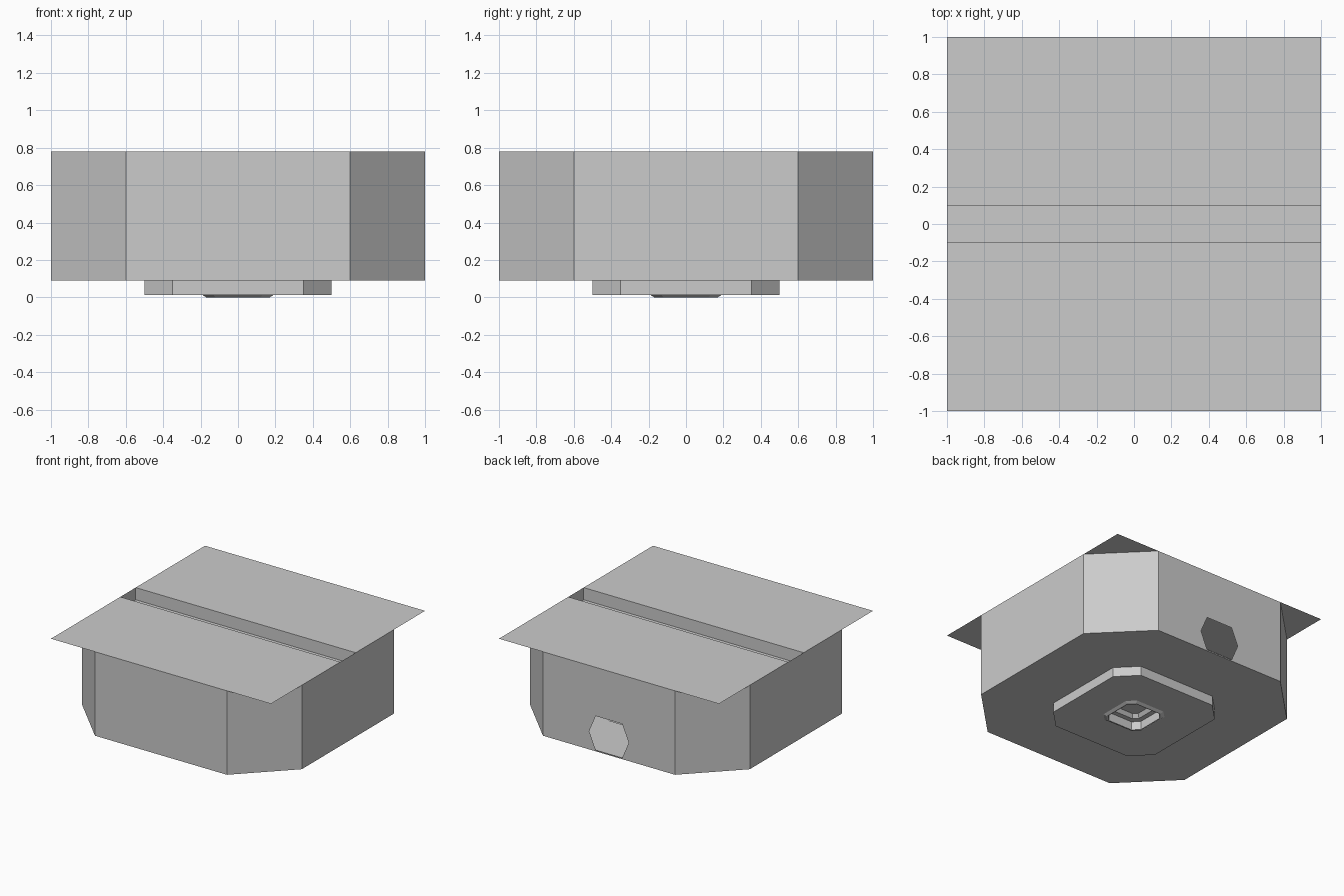
import bpy, bmesh
from mathutils import Vector

if "Cube" in bpy.data.objects:
    bpy.data.objects.remove(bpy.data.objects["Cube"])


def finish(name, bm):
    mesh = bpy.data.meshes.new(name)
    bm.to_mesh(mesh)
    bm.free()
    obj = bpy.data.objects.new(name, mesh)
    bpy.context.collection.objects.link(obj)
    return obj


def octagon(bm, h, c, z):
    # square of half size h with cut corners, c = half length of the straight sides
    pts = [(c, -h), (h, -c), (h, c), (c, h), (-c, h), (-h, c), (-h, -c), (-c, -h)]
    return [bm.verts.new((x, y, z)) for x, y in pts]


def rings_shell(name, rings, cap=False, hole=None):
    # stacked octagon rings, bridged from first (top) to last
    bm = bmesh.new()
    loops = [octagon(bm, *r) for r in rings]
    for k, (a, b) in enumerate(zip(loops, loops[1:])):
        for i in range(8):
            j = (i + 1) % 8
            if hole and k == 0 and i == 3:
                # back wall with an opening
                edges = [bm.edges.get(p) or bm.edges.new(p) for p in
                         ((a[i], a[j]), (a[j], b[j]), (b[j], b[i]), (b[i], a[i]))]
                hv = [bm.verts.new((x, rings[0][0], z)) for x, z in hole]
                edges += [bm.edges.new((hv[n], hv[n - 1])) for n in range(len(hv))]
                bmesh.ops.triangle_fill(bm, edges=edges, use_beauty=True,
                                        normal=Vector((0, 1, 0)))
            else:
                bm.faces.new((a[j], a[i], b[i], b[j]))
    if cap:
        bm.faces.new(list(reversed(loops[-1])))
    return finish(name, bm)


# Hollow octagonal housing, stepping down to the raised bottom bezel
port = [(0.18, 0.24), (0.12, 0.38), (-0.12, 0.38),
        (-0.18, 0.24), (-0.12, 0.10), (0.12, 0.10)]
rings_shell("housing", [(1, 0.6, 0.78), (1, 0.6, 0.09), (0.5, 0.35, 0.09),
                        (0.5, 0.35, 0.012), (0.19, 0.13, 0.012)], hole=port)

# Stepped socket in the middle of the bezel
rings_shell("socket", [(0.19, 0.13, 0.012), (0.17, 0.12, 0), (0.16, 0.11, 0),
                       (0.16, 0.11, 0.07), (0.12, 0.085, 0.07),
                       (0.10, 0.07, 0.10), (0.075, 0.05, 0.10)], cap=True)

# Thin square top sheet with a sunken groove, swept along x
bm = bmesh.new()
profile = [(-1, 0.78), (-0.1, 0.78), (-0.1, 0.68), (0.1, 0.68), (0.1, 0.78), (1, 0.78)]
left, right = [[bm.verts.new((x, y, z)) for y, z in profile] for x in (-1, 1)]
for i in range(5):
    bm.faces.new((left[i], right[i], right[i + 1], left[i + 1]))
bm.faces.new(left[1:5])
bm.faces.new(right[4:0:-1])
finish("top_sheet", bm)
